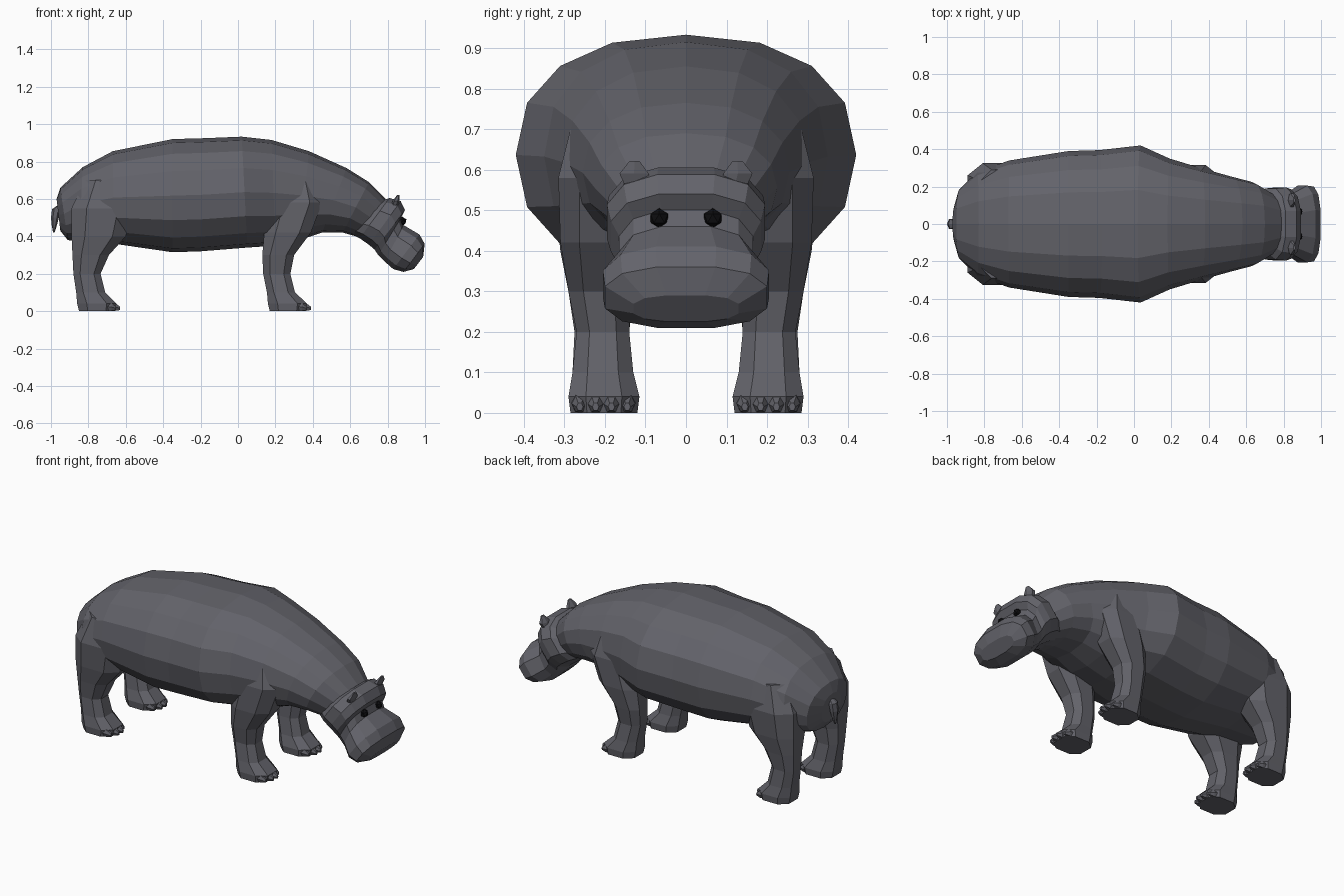
import bpy, bmesh, math
from mathutils import Vector


def material(name, rgb):
    m = bpy.data.materials.new(name)
    m.diffuse_color = (*rgb, 1)
    return m


HIDE = material("hide", (0.125, 0.125, 0.145))
BLACK = material("eye_black", (0.004, 0.004, 0.005))


def finish(name, bm, mat):
    bmesh.ops.recalc_face_normals(bm, faces=bm.faces)
    me = bpy.data.meshes.new(name)
    bm.to_mesh(me)
    bm.free()
    me.materials.append(mat)
    ob = bpy.data.objects.new(name, me)
    bpy.context.collection.objects.link(ob)
    return ob


def unit_ring(n, power, offset):
    """Rounded-box outline scaled to fill -1..1 both ways."""
    pts = []
    for i in range(n):
        a = 2 * math.pi * (i + offset) / n
        c, s = math.cos(a), math.sin(a)
        pts.append((math.copysign(abs(c) ** (2 / power), c),
                    math.copysign(abs(s) ** (2 / power), s)))
    mu = max(abs(p[0]) for p in pts)
    mv = max(abs(p[1]) for p in pts)
    return [(u / mu, v / mv) for u, v in pts]


def loft(name, rings, mat=HIDE):
    """Skin a list of closed point rings and cap both ends."""
    bm = bmesh.new()
    loops = [[bm.verts.new(p) for p in r] for r in rings]
    n = len(loops[0])
    for a, b in zip(loops, loops[1:]):
        for i in range(n):
            j = (i + 1) % n
            bm.faces.new((a[i], a[j], b[j], b[i]))
    bm.faces.new(loops[0])
    bm.faces.new(loops[-1])
    return finish(name, bm, mat)


def slices(rows, n, power, offset=0):
    """Rings from (top x, top z, bottom x, bottom z, half width)."""
    out = []
    for tx, tz, bx, bz, w in rows:
        mid = Vector(((tx + bx) / 2, 0, (tz + bz) / 2))
        half = Vector(((tx - bx) / 2, 0, (tz - bz) / 2))
        out.append([mid + half * u + Vector((0, w * v, 0))
                    for u, v in unit_ring(n, power, offset)])
    return out


# Barrel body and neck
loft("body", slices([
    (-0.97, 0.60, -0.95, 0.43, 0.09),
    (-0.95, 0.66, -0.91, 0.38, 0.19),
    (-0.83, 0.77, -0.85, 0.37, 0.28),
    (-0.67, 0.855, -0.66, 0.36, 0.34),
    (-0.35, 0.92, -0.35, 0.315, 0.39),
    (-0.17, 0.925, -0.20, 0.32, 0.395),
    (0.02, 0.933, 0.05, 0.34, 0.42),
    (0.18, 0.915, 0.20, 0.35, 0.35),
    (0.38, 0.855, 0.33, 0.38, 0.30),
    (0.58, 0.765, 0.45, 0.42, 0.255),
    (0.70, 0.69, 0.56, 0.42, 0.225),
    (0.79, 0.60, 0.63, 0.40, 0.17)], 16, 2.3))

# Head with brow, eye recess and broad muzzle
loft("head", slices([
    (0.77, 0.59, 0.61, 0.41, 0.16),
    (0.81, 0.605, 0.65, 0.39, 0.19),
    (0.87, 0.588, 0.70, 0.355, 0.195),
    (0.893, 0.54, 0.73, 0.33, 0.185),
    (0.872, 0.50, 0.75, 0.30, 0.165),
    (0.885, 0.46, 0.785, 0.265, 0.165),
    (0.97, 0.41, 0.83, 0.225, 0.205),
    (0.998, 0.36, 0.885, 0.21, 0.20),
    (0.99, 0.29, 0.94, 0.225, 0.13)], 12, 2.6, 0.5))


def leg(name, rows, side):
    """Rings from (z, x0, x1, y0, y1)."""
    loft(name, [[((x0 + x1) / 2 + u * (x1 - x0) / 2,
                  side * ((y0 + y1) / 2 + v * (y1 - y0) / 2), z)
                 for u, v in unit_ring(8, 2.6, 0.5)]
                for z, x0, x1, y0, y1 in rows])


FRONT = [(0.0, 0.17, 0.36, 0.12, 0.285),
         (0.04, 0.16, 0.37, 0.115, 0.29),
         (0.10, 0.155, 0.305, 0.13, 0.28),
         (0.20, 0.135, 0.28, 0.14, 0.27),
         (0.30, 0.13, 0.30, 0.14, 0.29),
         (0.42, 0.14, 0.39, 0.12, 0.31),
         (0.58, 0.18, 0.45, 0.10, 0.315),
         (0.72, 0.22, 0.40, 0.08, 0.28)]
REAR = [(0.0, -0.85, -0.66, 0.12, 0.285),
        (0.04, -0.86, -0.65, 0.115, 0.29),
        (0.10, -0.865, -0.71, 0.13, 0.28),
        (0.20, -0.88, -0.735, 0.14, 0.275),
        (0.30, -0.885, -0.69, 0.13, 0.29),
        (0.40, -0.89, -0.60, 0.10, 0.31),
        (0.55, -0.89, -0.56, 0.06, 0.325),
        (0.70, -0.82, -0.58, 0.05, 0.29)]


def toe(name, x, y):
    loft(name, [[(x - 0.04, y + v * 0.022, 0.027 + u * 0.025) for u, v in unit_ring(6, 2.2, 0.5)],
                [(x, y + v * 0.019, 0.022 + u * 0.020) for u, v in unit_ring(6, 2.2, 0.5)],
                [(x + 0.025, y + v * 0.008, 0.015 + u * 0.009) for u, v in unit_ring(6, 2.2, 0.5)]])


def eye(name, loc):
    bm = bmesh.new()
    bmesh.ops.create_icosphere(bm, subdivisions=1, radius=0.025)
    bmesh.ops.translate(bm, verts=bm.verts, vec=loc)
    finish(name, bm, BLACK)


# Paired parts: legs, toes, ears and eyes
for side, tag in ((1, "left"), (-1, "right")):
    for kind, rows, toe_x in (("front", FRONT, 0.365), ("rear", REAR, -0.655)):
        leg(f"{kind}_leg_{tag}", rows, side)
        for k in range(4):
            bow = 0.022 if k in (0, 3) else 0
            toe(f"{kind}_toe_{tag}_{k + 1}", toe_x - bow, side * (0.145 + k * 0.039))
    loft(f"ear_{tag}", [[(x + u * d, side * (y + v * w), z) for u, v in unit_ring(6, 2, 0)]
                        for x, y, z, d, w in ((0.835, 0.12, 0.56, 0.02, 0.03),
                                              (0.845, 0.128, 0.59, 0.018, 0.036),
                                              (0.858, 0.127, 0.622, 0.006, 0.012))])
    eye(f"eye_{tag}", (0.878, side * 0.066, 0.48))

# Short hanging tail
loft("tail", [[(x + u * r, v * r * 1.2, z) for u, v in unit_ring(6, 2, 0)]
              for x, z, r in ((-0.955, 0.565, 0.012), (-0.972, 0.545, 0.022),
                              (-0.979, 0.50, 0.021), (-0.982, 0.46, 0.014),
                              (-0.985, 0.42, 0.004))])
